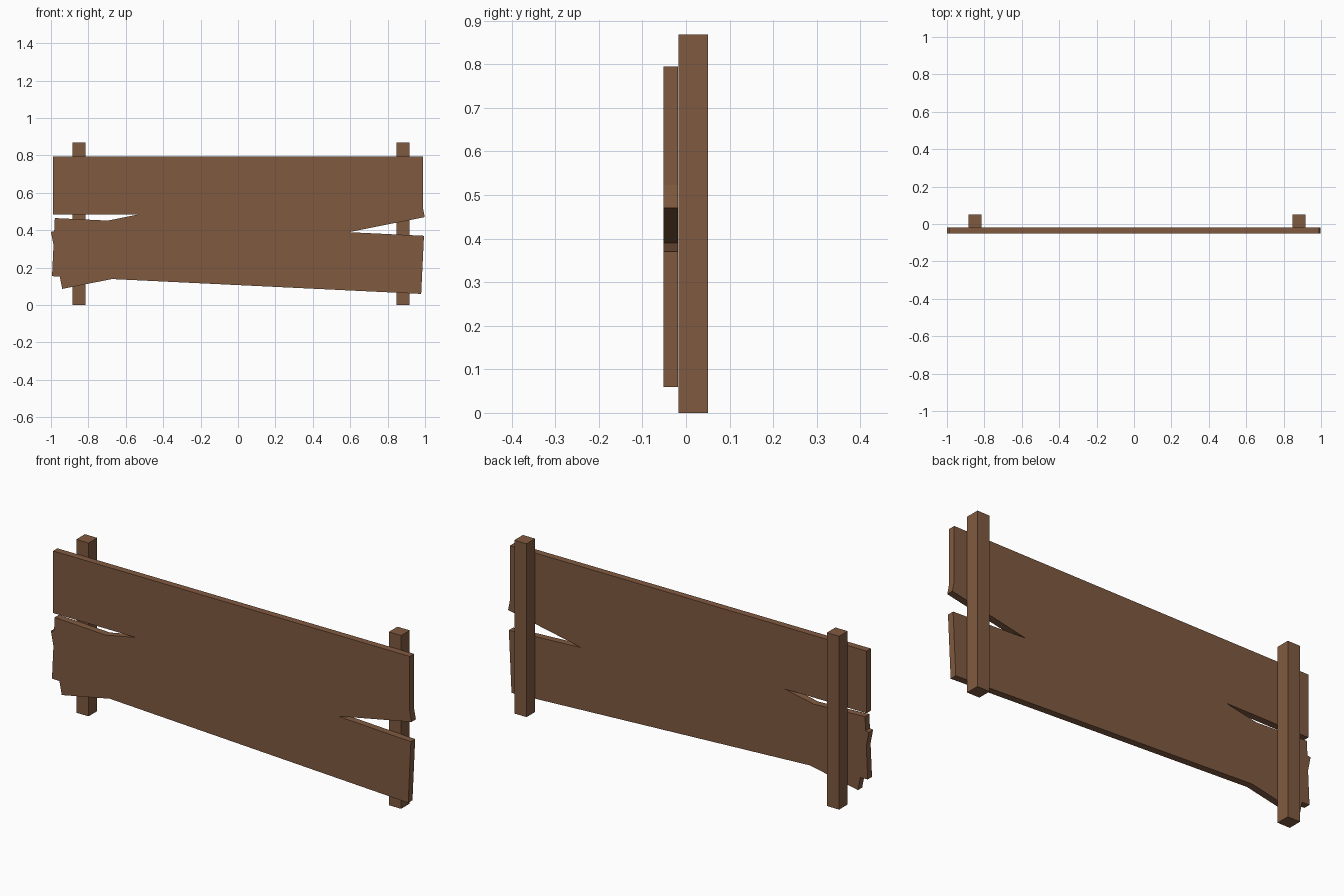
import bpy
from math import radians

if "Cube" in bpy.data.objects:
    bpy.data.objects.remove(bpy.data.objects["Cube"])

wood = bpy.data.materials.new("brown_wood")
wood.diffuse_color = (0.216, 0.102, 0.051, 1)
wood.use_nodes = True
wood.node_tree.nodes["Principled BSDF"].inputs["Base Color"].default_value = wood.diffuse_color


def box(name, centre, size, tilt=0.0):
    """Box of the given size, tilted in the front (x-z) plane."""
    bpy.ops.mesh.primitive_cube_add(size=1, location=centre)
    ob = bpy.context.object
    ob.name = name
    ob.scale = size
    bpy.ops.object.transform_apply(location=False, rotation=False, scale=True)
    ob.rotation_euler.y = -radians(tilt)
    ob.data.materials.append(wood)
    return ob


# two upright posts standing on the ground
for name, x in (("left_post", -0.85), ("right_post", 0.882)):
    box(name, (x, 0.0165, 0.434), (0.068, 0.068, 0.868))

# three equal planks nailed to the front at different tilts, overlapping
plank = (1.976, 0.034, 0.311)
for name, x, z, tilt in (("top_plank", 0.0, 0.640, 0.0),
                         ("middle_plank", -0.001, 0.431, 11.2),
                         ("bottom_plank", 0.0, 0.2625, -2.75)):
    box(name, (x, -0.035, z), plank, tilt)
